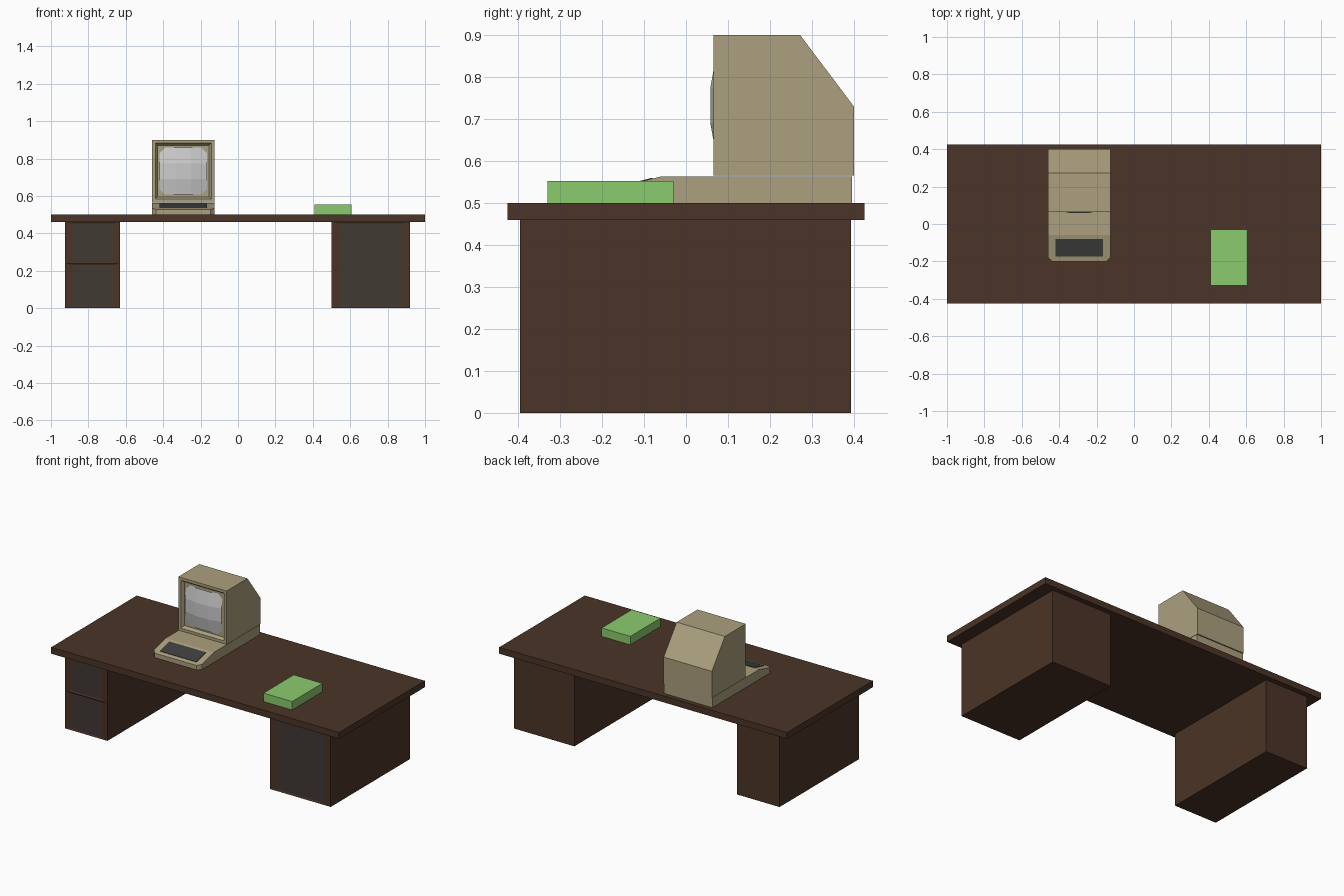
import bpy, bmesh
from mathutils import Vector

if "Cube" in bpy.data.objects:
    bpy.data.objects.remove(bpy.data.objects["Cube"])


def material(name, rgb):
    m = bpy.data.materials.new(name)
    m.diffuse_color = (*rgb, 1)
    m.use_nodes = True
    m.node_tree.nodes["Principled BSDF"].inputs["Base Color"].default_value = m.diffuse_color
    return m


WOOD = material("dark_wood", (0.07, 0.034, 0.020))
PANEL = material("panel_dark", (0.052, 0.041, 0.034))
TAN = material("beige_plastic", (0.41, 0.35, 0.21))
KEYS = material("keyboard_dark", (0.048, 0.048, 0.048))
GREEN = material("book_green", (0.26, 0.60, 0.155))


def finish(name, bm, *mats):
    bmesh.ops.recalc_face_normals(bm, faces=bm.faces)
    me = bpy.data.meshes.new(name)
    bm.to_mesh(me)
    bm.free()
    for m in mats:
        me.materials.append(m)
    ob = bpy.data.objects.new(name, me)
    bpy.context.collection.objects.link(ob)
    return ob


def extruded(profile, x0, x1):
    """Side profile of (y, z) points extruded along x."""
    bm = bmesh.new()
    f = bm.faces.new([bm.verts.new((x0, y, z)) for y, z in profile])
    r = bmesh.ops.extrude_face_region(bm, geom=[f])
    vs = [g for g in r["geom"] if isinstance(g, bmesh.types.BMVert)]
    bmesh.ops.translate(bm, verts=vs, vec=(x1 - x0, 0, 0))
    bmesh.ops.recalc_face_normals(bm, faces=bm.faces)
    bm.normal_update()
    return bm


def block(x0, x1, y0, y1, z0, z1):
    return extruded([(y0, z0), (y1, z0), (y1, z1), (y0, z1)], x0, x1)


def front_faces(bm):
    return [f for f in bm.faces if f.normal.y < -0.99]


def recess(bm, faces, width, depth, mat=None):
    bmesh.ops.inset_individual(bm, faces=faces, thickness=width)
    ext = bmesh.ops.extrude_discrete_faces(bm, faces=faces)["faces"]
    for f in ext:
        bmesh.ops.translate(bm, verts=f.verts, vec=(0, depth, 0))
        if mat is not None:
            f.material_index = mat


# Desk top
finish("desk_top", block(-1, 1, -0.425, 0.425, 0.46, 0.50), WOOD)

# Pedestals with inset fronts: two drawers on the left, one door on the right
for name, x0, x1, rows, rim in (("drawer_pedestal", -0.925, -0.63, 2, 0.045),
                                ("door_pedestal", 0.50, 0.92, 1, 0.05)):
    bm = block(x0, x1, -0.395, 0.393, 0, 0.46)
    if rows == 2:
        f = front_faces(bm)
        bmesh.ops.bisect_plane(bm, geom=f + list(f[0].edges) + list(f[0].verts),
                               plane_co=(0, 0, 0.238), plane_no=(0, 0, 1))
    fronts = front_faces(bm)
    r = bmesh.ops.inset_individual(bm, faces=fronts, thickness=0.012)
    for f in fronts:
        for v in f.verts:
            v.co.x += (rim - 0.012) * (1 if v.co.x < (x0 + x1) / 2 else -1)
            v.co.y += 0.004
        f.material_index = 1
    finish(name, bm, WOOD, PANEL)

# Computer base with sloping keyboard deck and clipped front corners
X0, X1 = -0.46, -0.125
bm = extruded([(-0.20, 0.50), (0.395, 0.50), (0.395, 0.563), (-0.06, 0.563),
               (-0.20, 0.528)], X0, X1)
corner = [e for e in bm.edges if all(v.co.y < -0.19 for v in e.verts)
          and abs(e.verts[0].co.x - e.verts[1].co.x) < 1e-4]
bmesh.ops.bevel(bm, geom=corner, offset=0.022, segments=1, affect='EDGES')
finish("computer_base", bm, TAN)

# Keyboard laid on the slope
finish("keyboard", extruded([(-0.175, 0.530), (-0.08, 0.553), (-0.08, 0.560),
                             (-0.175, 0.5365)], -0.42, -0.165), KEYS)

# Monitor housing with stepped bezel
bm = extruded([(0.065, 0.565), (0.40, 0.565), (0.40, 0.73), (0.272, 0.90),
               (0.065, 0.90)], X0, X1)
face = front_faces(bm)
bmesh.ops.inset_individual(bm, faces=face, thickness=0.025)
bmesh.ops.inset_individual(bm, faces=face, thickness=0.013, depth=-0.012)
bmesh.ops.inset_individual(bm, faces=face, thickness=0.004, depth=-0.006)
finish("monitor_housing", bm, TAN)

# Bulging faceted screen
bm = bmesh.new()
bmesh.ops.create_grid(bm, x_segments=3, y_segments=3, size=1)
for v in bm.verts:
    u, w = v.co.x, v.co.y
    bulge = 0.017 * (u * u + w * w - 2 / 9)
    v.co = Vector((-0.2925 + 0.126 * u, 0.058 + bulge, 0.7325 + 0.126 * w))
screen = finish("screen", bm)
for f in screen.data.polygons:
    if f.normal.y > 0:
        screen.data.flip_normals()
        break

# Book
finish("book", block(0.408, 0.607, -0.33, -0.03, 0.50, 0.553), GREEN)
